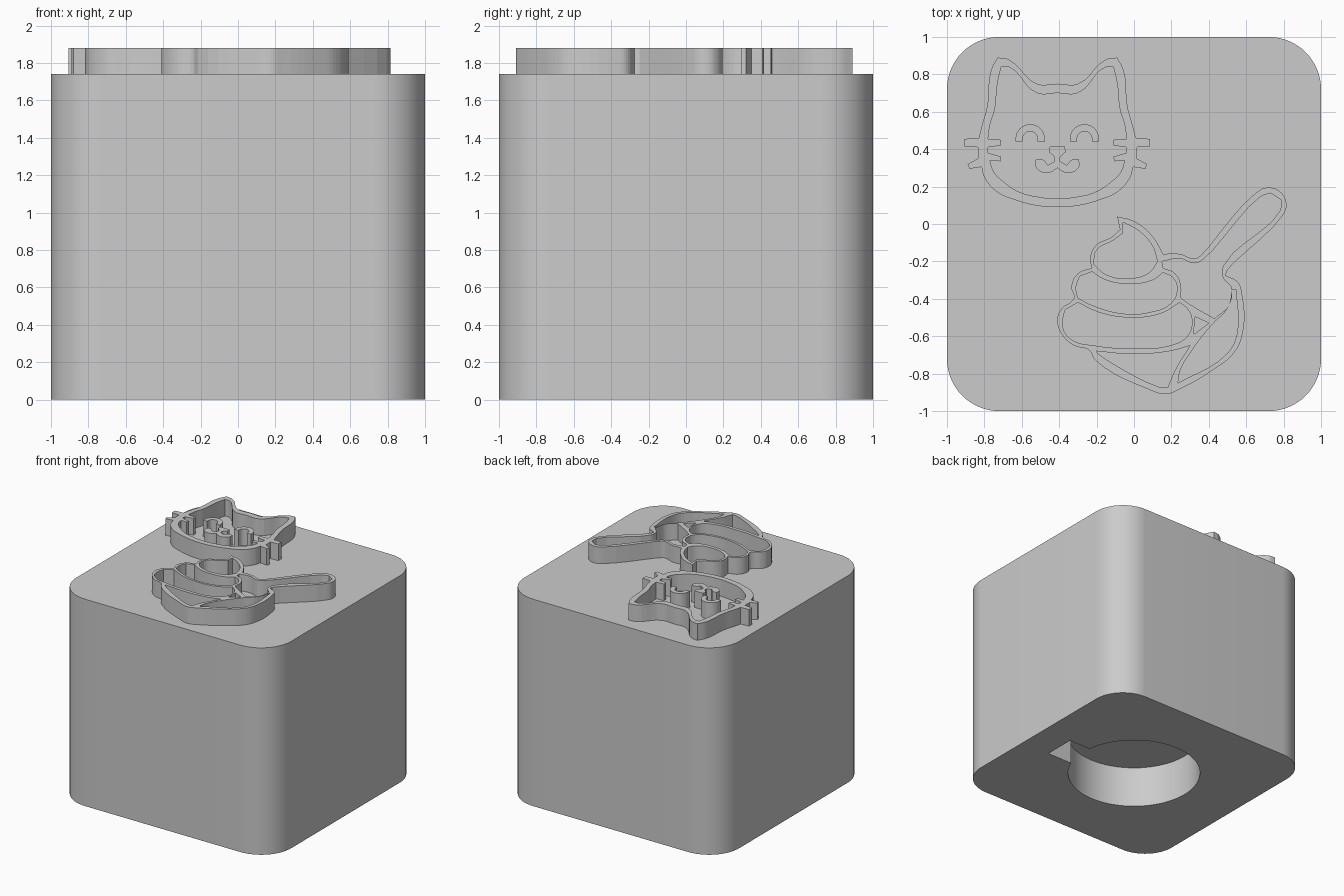
import bpy
import bmesh
from math import cos, sin, pi, radians, atan2, sqrt
from mathutils import Vector

BODY_TOP, RIDGE_TOP, SINK = 1.74, 1.88, 0.01
CAT_X = -0.41

default_cube = bpy.data.objects.get("Cube")
if default_cube:
    bpy.data.objects.remove(default_cube, do_unlink=True)

grey = bpy.data.materials.new("plain grey")
grey.use_nodes = True
grey.diffuse_color = (0.6, 0.6, 0.6, 1)
grey.node_tree.nodes["Principled BSDF"].inputs["Base Color"].default_value = grey.diffuse_color


def activate(obj):
    bpy.ops.object.select_all(action='DESELECT')
    obj.select_set(True)
    bpy.context.view_layer.objects.active = obj


def arc(cx, cy, radius, start, end, steps):
    """Points along a circular arc, both ends included."""
    angles = [start + (end - start) * i / steps for i in range(steps + 1)]
    return [(cx + radius * cos(a), cy + radius * sin(a)) for a in angles]


def prism(name, outline, bottom, top):
    """Closed solid with one outline for floor and roof."""
    bm = bmesh.new()
    base = bm.faces.new([bm.verts.new((x, y, bottom)) for x, y in outline])
    extruded = bmesh.ops.extrude_face_region(bm, geom=[base], use_keep_orig=True)
    moved = [v for v in extruded["geom"] if isinstance(v, bmesh.types.BMVert)]
    bmesh.ops.translate(bm, verts=moved, vec=(0, 0, top - bottom))
    bmesh.ops.recalc_face_normals(bm, faces=bm.faces[:])
    mesh = bpy.data.meshes.new(name)
    bm.to_mesh(mesh)
    bm.free()
    mesh.materials.append(grey)
    obj = bpy.data.objects.new(name, mesh)
    bpy.context.collection.objects.link(obj)
    return obj


def mirrored(half):
    """Complete an outline whose first and last points lie on its axis."""
    return half + [(-x, y) for x, y in reversed(half[1:-1])]


def flipped(outline):
    return [(-x, y) for x, y in outline]


def ridge(name, outlines, x=0.0):
    """Raised line work: the first outline is filled, the others cut holes."""
    curve = bpy.data.curves.new(name, 'CURVE')
    curve.dimensions = '2D'
    curve.fill_mode = 'BOTH'
    curve.resolution_u = 5
    curve.extrude = (RIDGE_TOP - BODY_TOP + SINK) / 2
    for outline in outlines:
        spline = curve.splines.new('BEZIER')
        spline.bezier_points.add(len(outline) - 1)
        spline.use_cyclic_u = True
        for i, (point, co) in enumerate(zip(spline.bezier_points, outline)):
            here = Vector(co)
            before = here - Vector(outline[i - 1])
            after = Vector(outline[(i + 1) % len(outline)]) - here
            # sharp turns stay corners, gentle ones become curves
            kind = 'VECTOR' if before.angle(after) > radians(50) else 'AUTO'
            point.co = (co[0], co[1], 0)
            point.handle_left_type = point.handle_right_type = kind
    curve.materials.append(grey)
    obj = bpy.data.objects.new(name, curve)
    obj.location = (x, 0, (RIDGE_TOP + BODY_TOP - SINK) / 2)
    bpy.context.collection.objects.link(obj)
    activate(obj)
    bpy.ops.object.convert(target='MESH')
    bm = bmesh.new()
    bm.from_mesh(obj.data)
    bmesh.ops.remove_doubles(bm, verts=bm.verts[:], dist=0.0005)
    bmesh.ops.recalc_face_normals(bm, faces=bm.faces[:])
    bm.to_mesh(obj.data)
    bm.free()
    for face in obj.data.polygons:
        face.use_smooth = False
    return obj


# Body: tall block with rounded upright corners
RADIUS = 0.28
body_outline = []
for k, (sx, sy) in enumerate([(1, 1), (-1, 1), (-1, -1), (1, -1)]):
    body_outline += arc(sx * (1 - RADIUS), sy * (1 - RADIUS), RADIUS,
                        k * pi / 2, (k + 1) * pi / 2, 16)
body = prism("stamp_body", body_outline, 0, BODY_TOP)

# Socket in the underside: round pocket with a square key slot
HOLE, LOW, HIGH, REACH = 0.53, -0.2, 0.07, 0.73
start = atan2(HIGH, sqrt(HOLE ** 2 - HIGH ** 2))
end = 2 * pi + atan2(LOW, sqrt(HOLE ** 2 - LOW ** 2))
socket_outline = arc(0, 0, HOLE, start, end, 64) + [(REACH, LOW), (REACH, HIGH)]
cutter = prism("socket_cutter", socket_outline, -0.1, 0.355)
cutter.hide_render = True
cut = body.modifiers.new("socket", 'BOOLEAN')
cut.operation = 'DIFFERENCE'
cut.solver = 'EXACT'
cut.object = cutter
activate(body)
bpy.ops.object.modifier_apply(modifier=cut.name)
bpy.data.objects.remove(cutter, do_unlink=True)
activate(body)
bpy.ops.object.shade_smooth_by_angle(angle=radians(30))

# Cat head: outline with ears and whiskers, drawn as one half
head_outer = mirrored([
    (0, .75), (.11, .75), (.26, .88), (.32, .89), (.355, .82), (.375, .63),
    (.405, .52), (.42, .46), (.495, .455), (.495, .415), (.425, .41),
    (.425, .35), (.48, .32), (.47, .295), (.405, .305), (.39, .25),
    (.32, .17), (.23, .13), (.12, .1), (0, .09)])
head_inner = mirrored([
    (0, .7), (.11, .7), (.26, .84), (.3, .84), (.32, .75), (.335, .61),
    (.36, .53), (.37, .455), (.3, .45), (.3, .42), (.37, .41), (.37, .38),
    (.3, .36), (.305, .335), (.36, .34), (.34, .28), (.28, .22),
    (.2, .17), (.1, .145), (0, .135)])
ridge("cat_head", [head_outer, head_inner], CAT_X)

# Cat face: smiling eyes, nose and mouth
eye = arc(.145, .455, .078, 0, pi, 10) + [(.067, .44), (.105, .44)]
eye += arc(.145, .455, .04, pi, 0, 8) + [(.185, .44), (.223, .44)]
ridge("cat_left_eye", [eye], CAT_X)
ridge("cat_right_eye", [flipped(eye)], CAT_X)
muzzle = mirrored([
    (0, .415), (.04, .415), (.045, .385), (.015, .355), (.015, .335),
    (.05, .315), (.08, .345), (.115, .345), (.12, .31), (.09, .28),
    (.04, .275), (0, .3)])
ridge("cat_nose_and_mouth", [muzzle], CAT_X)

# Dessert on a spoon: silhouette, then the hollows between the lines
silhouette = [
    (-.09, .04), (0, .015), (.09, -.055), (.14, -.13), (.155, -.16),
    (.245, -.16), (.325, -.185), (.355, -.17), (.65, .165), (.715, .195),
    (.79, .165), (.815, .1), (.795, .045), (.5, -.245), (.49, -.275),
    (.555, -.31), (.577, -.37), (.575, -.61), (.525, -.7), (.43, -.775),
    (.24, -.885), (.17, -.91), (.08, -.885), (-.21, -.725), (-.24, -.675),
    (-.32, -.65), (-.385, -.59), (-.41, -.51), (-.385, -.45), (-.33, -.41),
    (-.32, -.39), (-.335, -.34), (-.3, -.265), (-.225, -.235), (-.235, -.19),
    (-.205, -.115), (-.12, -.07), (-.075, -.03)]
cream_top = [
    (-.06, .01), (.03, -.04), (.1, -.12), (.125, -.2), (.08, -.26),
    (-.02, -.29), (-.15, -.27), (-.215, -.215), (-.2, -.14), (-.115, -.09),
    (-.06, -.05)]
cream_middle = [
    (-.29, -.28), (-.225, -.255), (-.15, -.3), (-.02, -.32), (.1, -.3),
    (.155, -.26), (.21, -.29), (.23, -.36), (.19, -.43), (.09, -.47),
    (-.05, -.48), (-.235, -.43), (-.3, -.395), (-.31, -.34)]
cream_bottom = [
    (-.37, -.46), (-.3, -.42), (-.18, -.475), (-.02, -.5), (.14, -.48),
    (.245, -.42), (.29, -.46), (.31, -.52), (.285, -.6), (.19, -.65),
    (-.02, -.665), (-.21, -.65), (-.33, -.62), (-.38, -.555)]
spoon_handle = [
    (.15, -.2), (.245, -.185), (.325, -.21), (.37, -.19), (.675, .145),
    (.73, .165), (.785, .13), (.78, .07), (.48, -.22), (.475, -.285),
    (.52, -.34), (.51, -.43), (.43, -.505), (.3, -.43), (.25, -.395),
    (.25, -.325), (.22, -.265), (.155, -.235)]
spoon_rim = [
    (.545, -.35), (.55, -.59), (.5, -.69), (.235, -.85), (.245, -.79),
    (.3, -.69), (.415, -.54), (.5, -.45), (.525, -.35)]
spoon_bowl = [
    (-.2, -.68), (-.02, -.695), (.19, -.68), (.3, -.65), (.22, -.78),
    (.18, -.875), (.13, -.87), (-.19, -.695)]
bowl_gap = [(.325, -.495), (.4, -.53), (.32, -.59)]
ridge("dessert_on_spoon", [silhouette, cream_top, cream_middle, cream_bottom,
                           spoon_handle, spoon_rim, spoon_bowl, bowl_gap])
